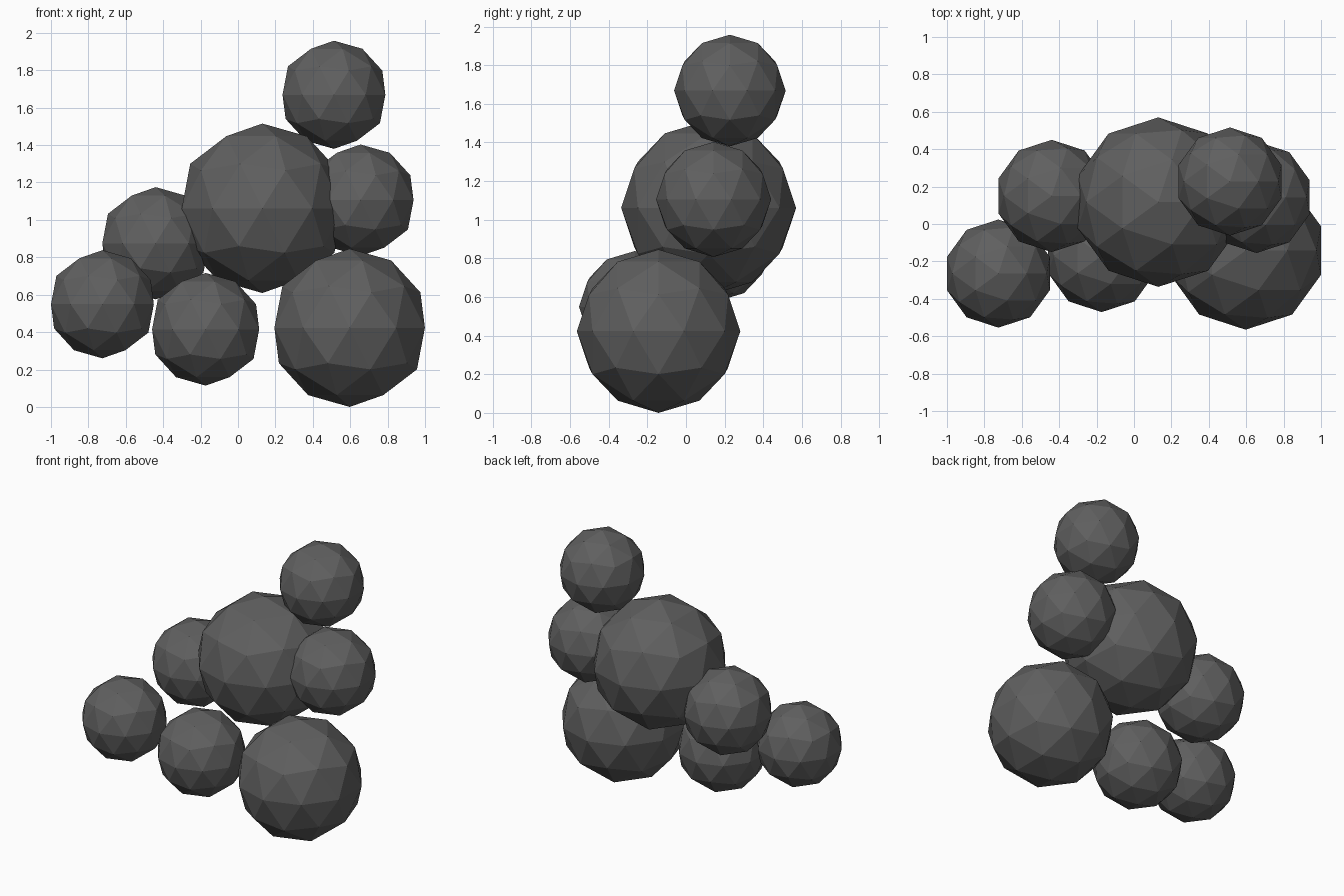
import bpy

if "Cube" in bpy.data.objects:
    bpy.data.objects.remove(bpy.data.objects["Cube"])

# One dark grey for the whole smoke cloud
grey = bpy.data.materials.new("dark grey")
grey.diffuse_color = (0.115, 0.115, 0.115, 1)
grey.use_nodes = True
grey.node_tree.nodes["Principled BSDF"].inputs["Base Color"].default_value = grey.diffuse_color


def puff(name, centre, radius):
    """Flat-faced ball of smoke (80 triangles)."""
    bpy.ops.mesh.primitive_ico_sphere_add(subdivisions=2, radius=radius, location=centre)
    ob = bpy.context.object
    ob.name = ob.data.name = name
    ob.data.materials.append(grey)


# Two large puffs
puff("main_puff", (0.13, 0.117, 1.062), 0.453)
puff("base_puff", (0.597, -0.142, 0.423), 0.423)

# Five small puffs around them
puff("top_puff", (0.513, 0.227, 1.669), 0.289)
puff("right_puff", (0.655, 0.143, 1.105), 0.298)
puff("left_puff", (-0.440, 0.150, 0.875), 0.300)
puff("far_left_puff", (-0.725, -0.265, 0.549), 0.289)
puff("low_puff", (-0.173, -0.170, 0.415), 0.301)
